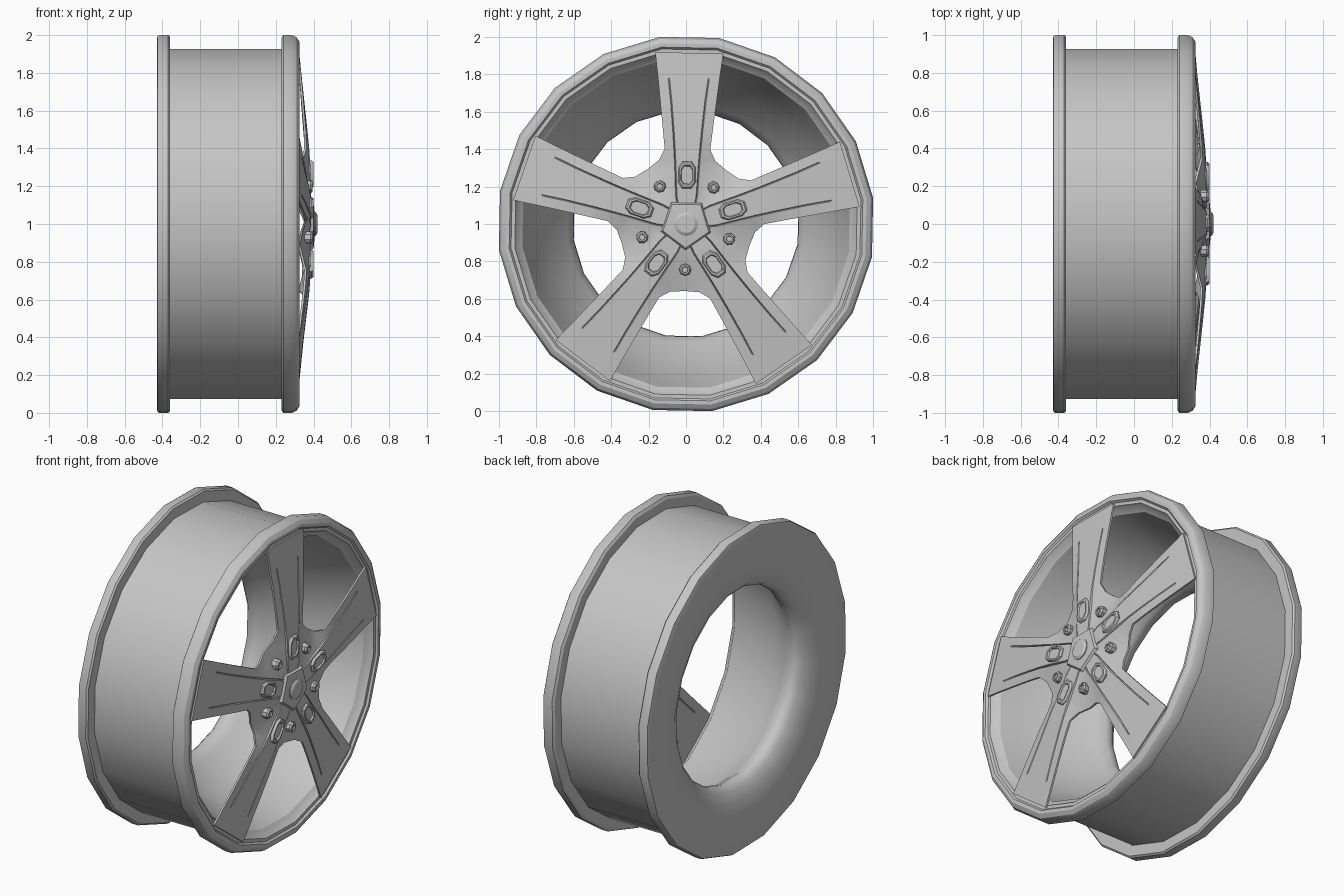
import bpy, bmesh
from math import sin, cos, tan, pi, radians

if "Cube" in bpy.data.objects:
    bpy.data.objects.remove(bpy.data.objects["Cube"], do_unlink=True)

grey = bpy.data.materials.new("alloy_grey")
grey.use_nodes = True
colour = (0.56, 0.56, 0.56, 1)
grey.diffuse_color = colour
grey.node_tree.nodes["Principled BSDF"].inputs["Base Color"].default_value = colour

TURN = radians(-1.1)
HALF = pi / 5
SPOKE_ANGLES = [pi / 2 + TURN + k * 2 * HALF for k in range(5)]


def place(x, u, w, a):
    """Point at depth x, distance u along the direction a, offset w across it."""
    return (x, u * cos(a) - w * sin(a), 1 + u * sin(a) + w * cos(a))


def finish(name, bm, smooth=30):
    bmesh.ops.recalc_face_normals(bm, faces=bm.faces)
    mesh = bpy.data.meshes.new(name)
    bm.to_mesh(mesh)
    bm.free()
    mesh.materials.append(grey)
    ob = bpy.data.objects.new(name, mesh)
    bpy.context.collection.objects.link(ob)
    bpy.ops.object.select_all(action='DESELECT')
    ob.select_set(True)
    bpy.context.view_layer.objects.active = ob
    bpy.ops.object.shade_smooth_by_angle(angle=radians(smooth))


def stack(name, outline, layers, centre=0, a=0, closed=False):
    """Skin copies of an outline at (depth, scale) layers, capped or closed in a ring."""
    bm = bmesh.new()
    rings = [[bm.verts.new(place(x, centre + u * s, w * s, a)) for u, w in outline]
             for x, s in layers]
    n = len(outline)
    pairs = list(zip(rings, rings[1:]))
    if closed:
        pairs.append((rings[-1], rings[0]))
    else:
        bm.faces.new(rings[0])
        bm.faces.new(rings[-1])
    for p, q in pairs:
        for i in range(n):
            j = (i + 1) % n
            bm.faces.new((p[i], p[j], q[j], q[i]))
    finish(name, bm)


def polygon(n, r=1.0, start=0.0):
    return [(r * cos(start + 2 * pi * i / n), r * sin(start + 2 * pi * i / n))
            for i in range(n)]


# Rim: rounded back opening, barrel, two flanges, stepped lip and bowl-shaped inside
rim_profile = [(-.43, .98), (-.425, .995), (-.415, 1), (-.37, 1), (-.36, .99),
               (-.36, .925), (.23, .925), (.23, .985), (.24, 1), (.285, 1), (.31, .988),
               (.325, .965), (.325, .945), (.313, .935), (.313, .915), (.29, .9),
               (.27, .875), (.16, .84), (-.1, .745), (-.25, .634), (-.295, .604),
               (-.325, .6), (-.35, .607), (-.375, .63), (-.405, .69), (-.425, .78)]
stack("rim", polygon(20, 1.01, pi / 20 + TURN), rim_profile, closed=True)

# Spokes: (distance, half width, front depth, edge drop, groove offset, groove depth)
rows = [(.915, .182, .323, 0, .12, 0),
        (.78, .165, .337, .002, .107, 0),
        (.65, .15, .351, .004, .091, .006),
        (.5, .133, .367, .008, .077, .01),
        (.4, .122, .377, .014, .069, .012),
        (.34, .15, .381, .035, .065, .012),
        (.29, .29 * tan(HALF), .384, .055, .062, .012),
        (.15, .15 * tan(HALF), .387, .012, .055, .01),
        (.1, .1 * tan(HALF), .387, .005, .045, .01)]
bm = bmesh.new()
for a in SPOKE_ANGLES:
    grid = []
    for u, w, x, drop, g, depth in rows:
        half = [(w, x - drop), (g + .004, x - drop * .15), (g, x - depth), (g - .004, x)]
        cross = half + [(0, x)] + [(-o, d) for o, d in reversed(half)]
        grid.append([bm.verts.new(place(d, u, o, a)) for o, d in cross])
    for p, q in zip(grid, grid[1:]):
        for i in range(len(p) - 1):
            bm.faces.new((p[i], q[i], q[i + 1], p[i + 1]))
# Weld the spokes into one thin star
bmesh.ops.remove_doubles(bm, verts=bm.verts, dist=0.0005)
back = bmesh.ops.extrude_face_region(bm, geom=bm.faces[:], use_keep_orig=True)
back_verts = [v for v in back["geom"] if isinstance(v, bmesh.types.BMVert)]
bmesh.ops.translate(bm, verts=back_verts, vec=(-.012, 0, 0))
finish("spokes", bm)

# Hub: pentagonal centre cap and round button
stack("centre_cap", polygon(5, .14, pi / 2 + HALF + TURN),
      [(.365, 1), (.385, 1), (.4, .92), (.405, .55)])
stack("cap_button", polygon(16, .064), [(.39, 1), (.41, 1), (.42, .75)])

# Long recessed nut on each spoke and a small bolt between spokes
quarter = [(.073, .024), (.04, .046)]
nut = (quarter + [(-u, w) for u, w in reversed(quarter)]
       + [(-u, -w) for u, w in quarter] + [(u, -w) for u, w in reversed(quarter)])
for k, a in enumerate(SPOKE_ANGLES):
    stack(f"spoke_nut_{k + 1}", nut,
          [(.375, 1), (.39, 1), (.4, .88), (.4, .72), (.391, .64)], .262, a)
    stack(f"hub_bolt_{k + 1}", polygon(8, .033),
          [(.34, 1), (.385, 1), (.395, .75), (.395, .5), (.385, .45)], .245, a + HALF)
